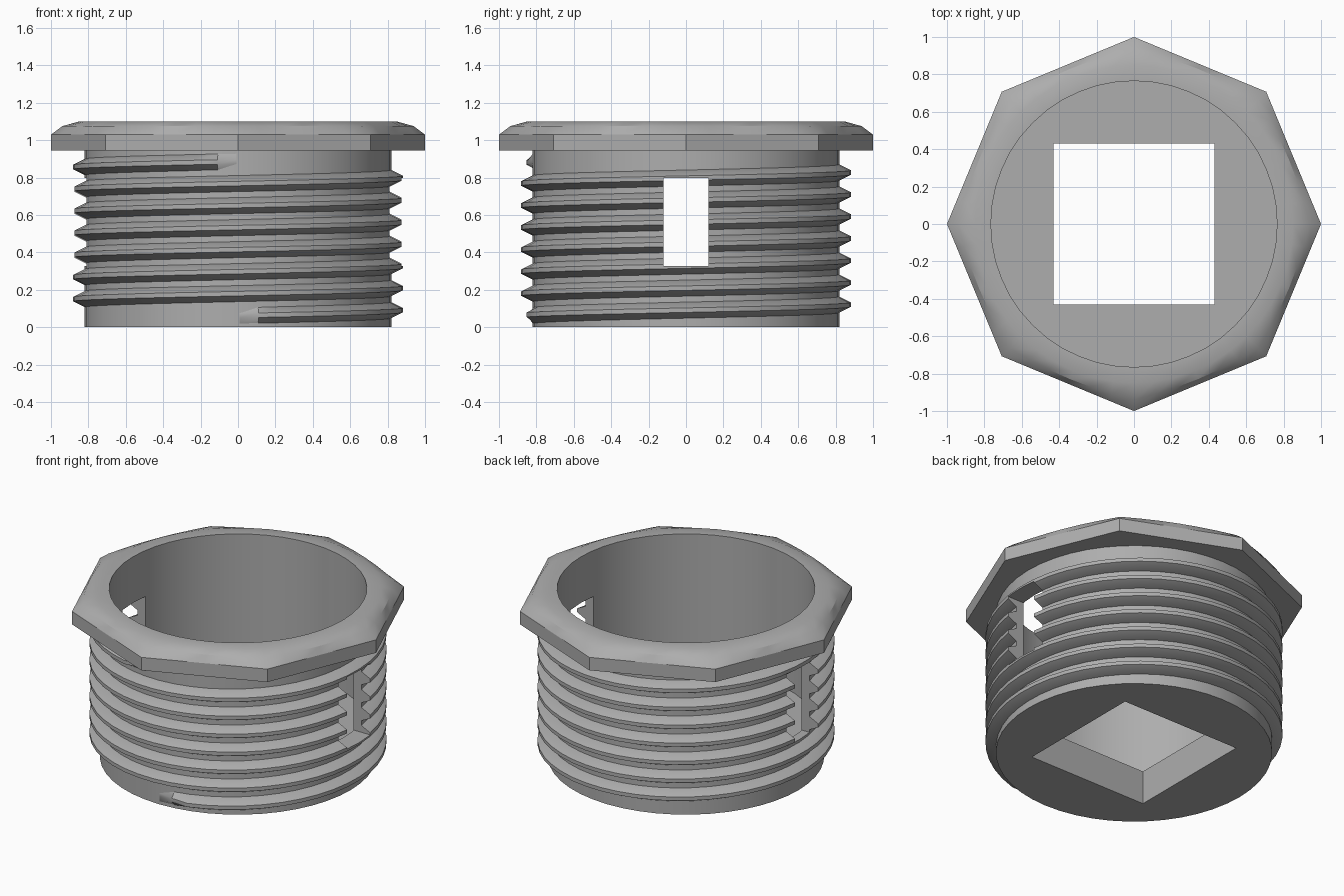
import bpy, bmesh, math
from mathutils import Matrix

cube = bpy.data.objects.get("Cube")
if cube:
    bpy.data.objects.remove(cube, do_unlink=True)

SEG = 48
grey = bpy.data.materials.new("plain_grey")
grey.use_nodes = True
colour = (0.42, 0.42, 0.42, 1)
grey.diffuse_color = colour
grey.node_tree.nodes["Principled BSDF"].inputs["Base Color"].default_value = colour


def add_object(name, bm):
    bmesh.ops.recalc_face_normals(bm, faces=bm.faces[:])
    mesh = bpy.data.meshes.new(name)
    bm.to_mesh(mesh)
    bm.free()
    mesh.materials.append(grey)
    obj = bpy.data.objects.new(name, mesh)
    bpy.context.collection.objects.link(obj)
    return obj


def loft(name, rings, closed_rings=True):
    """Skin a list of point rings and cap both ends."""
    bm = bmesh.new()
    rows = [[bm.verts.new(p) for p in ring] for ring in rings]
    n = len(rows[0])
    for a, b in zip(rows, rows[1:]):
        for i in range(n):
            j = (i + 1) % n
            bm.faces.new((a[i], a[j], b[j], b[i]))
    bm.faces.new(rows[0])
    bm.faces.new(rows[-1])
    return add_object(name, bm)


def ring(radius, z, octagon=0.0):
    """Circle blended towards an octagon with corners on the axes."""
    points = []
    for i in range(SEG):
        a = math.tau * i / SEG
        off = a % (math.pi / 4) - math.pi / 8
        flat = math.cos(math.pi / 8) / math.cos(off)
        r = radius * (1 - octagon + octagon * flat)
        points.append((r * math.cos(a), r * math.sin(a), z))
    return points


# Hollow body with octagonal flange and rounded rim
body = loft("body_and_flange", [
    ring(0.82, 0), ring(0.82, 0.945), ring(1, 0.945, 1), ring(1, 1.03, 1),
    ring(0.94, 1.075, 0.6), ring(0.85, 1.1), ring(0.765, 1.1), ring(0.765, 0.22)])

# Helical thread, fading into the body at both ends
TURNS, PITCH, START = 7, 0.1177, 0.062
steps = TURNS * SEG
sections = []
for i in range(steps + 1):
    a = math.tau * i / SEG - math.pi / 2
    z = START + PITCH * i / SEG
    fade = min(1, i / 2, (steps - i) / 2)
    crest = 0.818 + 0.064 * fade
    profile = [(0.79, -0.044), (0.818, -0.044), (crest, -0.012),
               (crest, 0.012), (0.818, 0.044), (0.79, 0.044)]
    sections.append([(r * math.cos(a), r * math.sin(a), z + dz) for r, dz in profile])
thread = loft("screw_thread", sections)


def cut(target, name, size, centre):
    bm = bmesh.new()
    bmesh.ops.create_cube(bm, size=1, matrix=Matrix.Translation(centre) @ Matrix.Diagonal((*size, 1)))
    cutter = add_object(name, bm)
    cutter.hide_render = True
    mod = target.modifiers.new(name, "BOOLEAN")
    mod.operation, mod.solver, mod.object = "DIFFERENCE", "EXACT", cutter
    bpy.context.view_layer.objects.active = target
    bpy.ops.object.modifier_apply(modifier=name)
    bpy.data.objects.remove(cutter, do_unlink=True)


# Square hole in the floor, and side windows through body and thread
cut(body, "floor_hole", (0.86, 0.86, 1), (0, 0, 0))
for part in (body, thread):
    cut(part, "side_windows", (3, 0.24, 0.47), (0, 0, 0.563))

bpy.ops.object.select_all(action="DESELECT")
for part in (body, thread):
    part.select_set(True)
bpy.context.view_layer.objects.active = body
bpy.ops.object.shade_smooth_by_angle(angle=math.radians(30))
